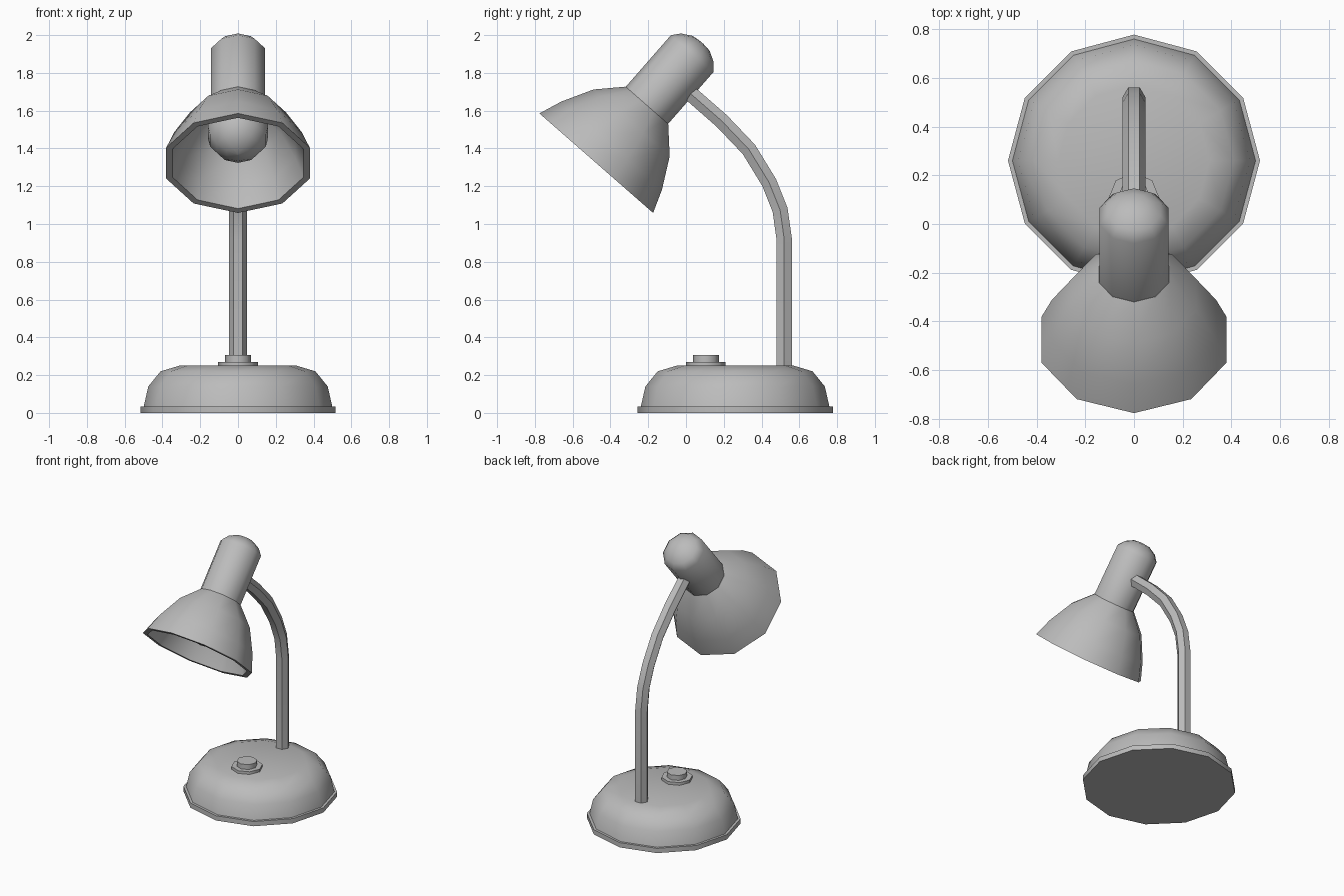
import bpy
import bmesh
import math
from mathutils import Matrix, Vector

cube = bpy.data.objects.get("Cube")
if cube:
    bpy.data.objects.remove(cube, do_unlink=True)

grey = bpy.data.materials.new("plain grey")
grey.use_nodes = True
grey.diffuse_color = (0.5, 0.5, 0.5, 1)
grey.node_tree.nodes["Principled BSDF"].inputs["Base Color"].default_value = (0.5, 0.5, 0.5, 1)


def finish(name, bm, matrix):
    """Turn a bmesh into a grey, smooth-shaded object."""
    bmesh.ops.recalc_face_normals(bm, faces=bm.faces)
    mesh = bpy.data.meshes.new(name)
    bm.to_mesh(mesh)
    bm.free()
    mesh.materials.append(grey)
    obj = bpy.data.objects.new(name, mesh)
    obj.matrix_world = matrix
    bpy.context.collection.objects.link(obj)
    bpy.ops.object.select_all(action="DESELECT")
    obj.select_set(True)
    bpy.context.view_layer.objects.active = obj
    bpy.ops.object.shade_smooth_by_angle(angle=math.radians(46))
    return obj


def skin(bm, rings, closed=False):
    """Join rings of vertices with quads; cap the ends unless closed."""
    sides = len(rings[0])
    pairs = list(zip(rings, rings[1:]))
    if closed:
        pairs.append((rings[-1], rings[0]))
    else:
        bm.faces.new(rings[0])
        bm.faces.new(rings[-1])
    for low, high in pairs:
        for i in range(sides):
            j = (i + 1) % sides
            bm.faces.new((low[i], low[j], high[j], high[i]))


def lathe(name, profile, sides, matrix, closed=False):
    """Spin (radius, height) points about z, with a corner on the y axis."""
    bm = bmesh.new()
    rings = []
    for r, h in profile:
        angles = [math.pi / 2 + math.tau * i / sides for i in range(sides)]
        rings.append([bm.verts.new((r * math.cos(a), r * math.sin(a), h)) for a in angles])
    skin(bm, rings, closed)
    return finish(name, bm, matrix)


# Base with a thin flange at the floor
base_place = Matrix.Translation((0, 0.26, 0))
lathe("base_flange", [(0.517, 0), (0.517, 0.035), (0.49, 0.035)], 12, base_place)
lathe("base_body", [(0.5, 0.03), (0.475, 0.14), (0.41, 0.22), (0.31, 0.25)], 12, base_place)

# Push switch
switch_place = Matrix.Translation((0, 0.105, 0))
lathe("switch_plate", [(0.105, 0.245), (0.105, 0.27)], 8, switch_place)
lathe("switch_button", [(0.069, 0.265), (0.069, 0.306)], 8, switch_place)

# Bent six-sided stem
path = [Vector((0, y, z)) for y, z in (
    (0.52, 0.24), (0.52, 0.92), (0.498, 1.075), (0.44, 1.22),
    (0.333, 1.395), (0.19, 1.545), (0.045, 1.672), (-0.03, 1.735))]
bm = bmesh.new()
rings = []
for i, p in enumerate(path):
    before = (p - path[max(i - 1, 0)]).normalized()
    after = (path[min(i + 1, len(path) - 1)] - p).normalized()
    tangent = (before + after).normalized()
    side = Vector((1, 0, 0))
    normal = tangent.cross(side)
    rings.append([bm.verts.new(p + 0.047 * (side * math.cos(a) + normal * math.sin(a)))
                  for a in (math.tau * k / 6 for k in range(6))])
skin(bm, rings)
finish("stem", bm, Matrix.Identity(4))

# Tilted head: its local z runs from the shade opening to the rear cap
head_place = Matrix.Translation((0, -0.475, 1.322)) @ Matrix.Rotation(-0.719, 4, "X")
outer = [(0.4, 0), (0.354, 0.124), (0.268, 0.284), (0.15, 0.407)]
inner = [(0.12, 0.39), (0.24, 0.27), (0.32, 0.12), (0.365, 0)]
lathe("shade", outer + inner, 10, head_place, closed=True)
lathe("lamp_housing", [(0.149, 0.395), (0.149, 0.77), (0.115, 0.812), (0.06, 0.843), (0.01, 0.849)],
      10, head_place)

# Round bulb inside the shade
bulb = []
for k in range(9):
    a = math.pi * k / 8
    bulb.append((max(0.168 * math.sin(a), 0.005), 0.223 - 0.165 * math.cos(a)))
lathe("bulb", bulb, 10, head_place)
lathe("bulb_socket", [(0.08, 0.34), (0.08, 0.41)], 10, head_place)
